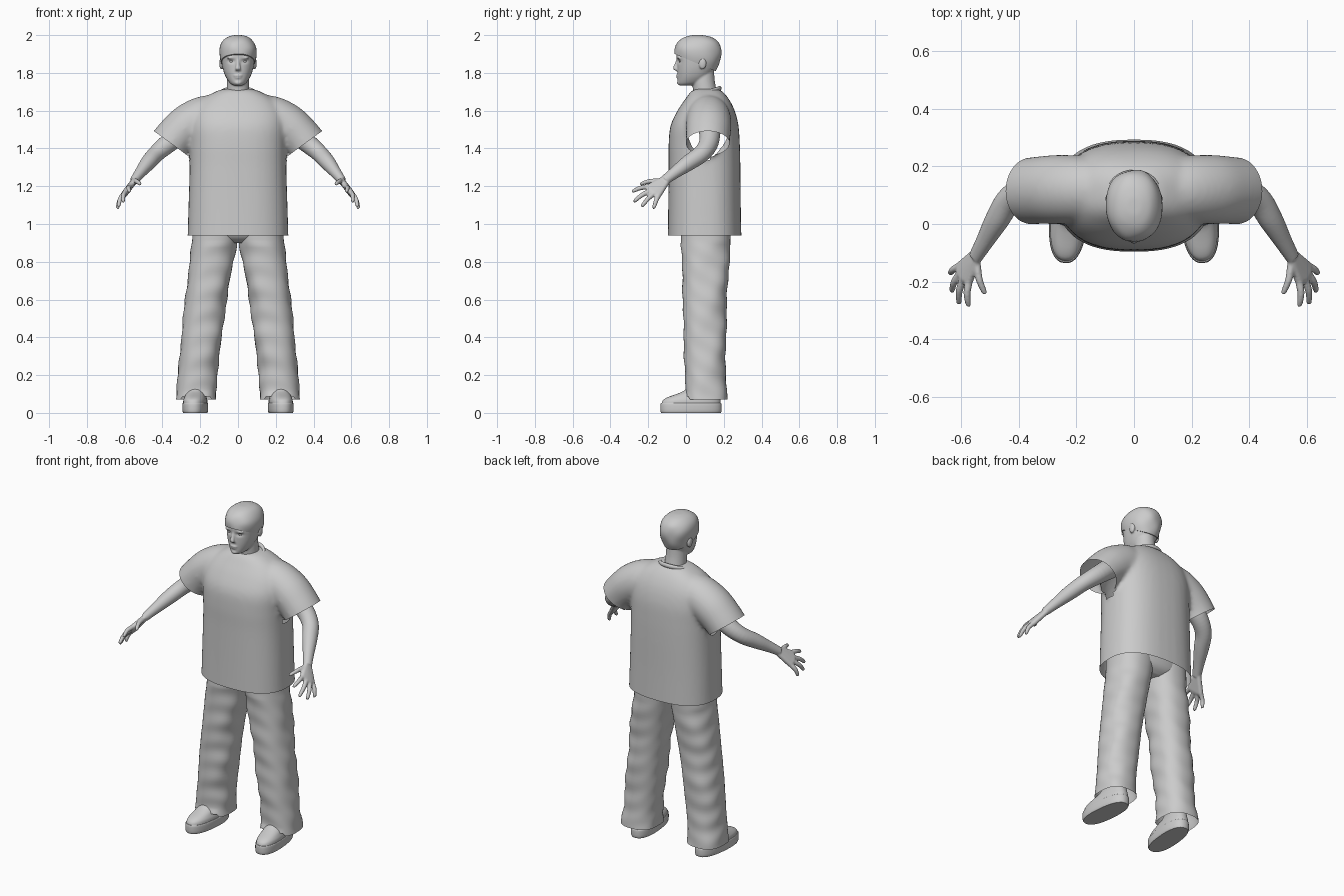
import bpy, bmesh, math
from mathutils import Vector, Matrix

if "Cube" in bpy.data.objects:
    bpy.data.objects.remove(bpy.data.objects["Cube"])

grey = bpy.data.materials.new("plain_grey")
grey.use_nodes = True
grey.diffuse_color = (0.6, 0.6, 0.6, 1)
grey.node_tree.nodes["Principled BSDF"].inputs["Base Color"].default_value = (0.6, 0.6, 0.6, 1)


def spline(rows, steps):
    """Smooth in-between rows for a list of equal-length tuples."""
    out = []
    for i in range(len(rows) - 1):
        a, b, c, d = rows[max(i - 1, 0)], rows[i], rows[i + 1], rows[min(i + 2, len(rows) - 1)]
        for s in range(steps):
            t = s / steps
            out.append([q + 0.5 * t * (r - p + t * (2 * p - 5 * q + 4 * r - s4 + t * (3 * (q - r) + s4 - p)))
                        for p, q, r, s4 in zip(a, b, c, d)])
    return out + [list(rows[-1])]


def loft(bm, rows, flat=True, power=2.0, sides=40, steps=5, caps=(True, True)):
    """Rows hold centre x, y, z, then the radius across x and the radius along y."""
    rows = spline(rows, steps)
    pts = [Vector(r[:3]) for r in rows]
    rings = []
    for i, r in enumerate(rows):
        along = (pts[min(i + 1, len(pts) - 1)] - pts[max(i - 1, 0)]).normalized()
        v = Vector((0, 1, 0))
        u = Vector((1, 0, 0))
        if not flat:
            v = (v - along * v.dot(along)).normalized()
            u = v.cross(along)
        ring = []
        for k in range(sides):
            c, s = math.cos(math.tau * k / sides), math.sin(math.tau * k / sides)
            c, s = (math.copysign(abs(w) ** (2 / power), w) for w in (c, s))
            ring.append(bm.verts.new(pts[i] + u * c * r[3] + v * s * r[4]))
        rings.append(ring)
    for a, b in zip(rings, rings[1:]):
        for k in range(sides):
            n = (k + 1) % sides
            bm.faces.new((a[k], a[n], b[n], b[k]))
    for ring, closed in zip((rings[0], rings[-1]), caps):
        if closed:
            bm.faces.new(ring)
    bmesh.ops.recalc_face_normals(bm, faces=bm.faces)


def front_back(rows):
    """Turn z, half width, front y, back y into loft rows."""
    return [(0, (f + b) / 2, z, w, (b - f) / 2) for z, w, f, b in rows]


def ball(bm, centre, size):
    m = Matrix.Translation(centre) @ Matrix.Diagonal((*size, 1))
    return bmesh.ops.create_icosphere(bm, subdivisions=3, radius=1, matrix=m)["verts"]


def finish(name, bm, angle=50):
    mesh = bpy.data.meshes.new(name)
    bm.to_mesh(mesh)
    bm.free()
    mesh.materials.append(grey)
    mesh.shade_smooth()
    mesh.set_sharp_from_angle(angle=math.radians(angle))
    ob = bpy.data.objects.new(name, mesh)
    bpy.context.collection.objects.link(ob)
    return ob


def blend(bm, voxel, smooth):
    """Fuse overlapping solids into one soft skin."""
    ob = finish("blend_helper", bm)
    rm = ob.modifiers.new("fuse", "REMESH")
    rm.mode, rm.voxel_size = "VOXEL", voxel
    sm = ob.modifiers.new("soften", "SMOOTH")
    sm.factor, sm.iterations = 0.5, smooth
    bpy.context.view_layer.update()
    out = bmesh.new()
    out.from_object(ob, bpy.context.evaluated_depsgraph_get())
    bpy.data.objects.remove(ob)
    return out


def pair(name, bm, angle=50):
    """Make the left part and its mirrored right twin."""
    twin = bm.copy()
    bmesh.ops.scale(twin, vec=(-1, 1, 1), verts=twin.verts)
    bmesh.ops.reverse_faces(twin, faces=twin.faces)
    finish("left_" + name, bm, angle)
    finish("right_" + name, twin, angle)


def cut(bm, faces, point, normal):
    geom = set(faces)
    for f in faces:
        geom.update(f.verts, f.edges)
    bmesh.ops.bisect_plane(bm, geom=list(geom), plane_co=point, plane_no=normal, clear_outer=True)


# Shirt: torso and sleeves fused, then opened at the hems
bm = bmesh.new()
loft(bm, front_back([(0.90, .268, -.097, .294), (1.1, .262, -.094, .29), (1.3, .256, -.092, .288),
                     (1.42, .256, -.092, .285), (1.52, .258, -.082, .278), (1.6, .24, -.045, .258),
                     (1.66, .19, -.005, .228), (1.7, .12, .025, .195), (1.715, .08, .05, .17)]), power=2.5)
for side in (1, -1):
    loft(bm, [(side * x, y, z, r, w) for x, y, z, r, w in
              [(.08, .12, 1.58, .1, .09), (.17, .12, 1.565, .115, .115), (.26, .12, 1.522, .115, .12),
               (.33, .117, 1.46, .11, .117), (.38, .113, 1.395, .112, .115), (.43, .11, 1.33, .112, .115)]],
         flat=False)
bm = blend(bm, 0.012, 8)
for side in (1, -1):
    cut(bm, [f for f in bm.faces if side * f.calc_center_median().x > .285 - .02
             and f.calc_center_median().z > 1.2], (side * .36, .11, 1.43), (side * .59, 0, -.81))
cut(bm, bm.faces[:], (0, 0, .94), (0, 0, -1))
finish("shirt", bm, 60)

# Collar band
bm = bmesh.new()
loop = [(math.cos(a), math.sin(a)) for a in [math.tau * k / 48 for k in range(49)]]
loft(bm, [(.092 * c, .1 + .08 * s, 1.69 + .026 * s, .009, .012) for c, s in loop[:-1]] +
     [(.092, .1, 1.69, .009, .012)], flat=True, sides=10, steps=1)
bm.free()
bm = bmesh.new()
rings = [[bm.verts.new(((.088 + .01 * p) * c, .1 + (.078 + .01 * p) * s, 1.69 + .028 * s + .013 * q))
          for p, q in loop[:48:4]] for c, s in loop[:48]]
for i in range(48):
    for k in range(12):
        a, b, n = rings[i], rings[(i + 1) % 48], (k + 1) % 12
        bm.faces.new((a[k], b[k], b[n], a[n]))
bmesh.ops.recalc_face_normals(bm, faces=bm.faces)
finish("collar", bm)

# Trousers: hips and two wide legs with soft folds
bm = bmesh.new()
loft(bm, front_back([(.9, .1, .03, .19), (.95, .22, -.02, .235), (1.1, .23, -.03, .24)]), power=2.3)
finish("trouser_hips", bm)
bm = bmesh.new()
loft(bm, [(.12, .105, 1.02, .118, .132), (.122, .104, .92, .12, .131), (.148, .103, .75, .114, .124),
          (.172, .1, .58, .11, .116), (.193, .1, .4, .107, .113), (.212, .102, .22, .104, .108),
          (.22, .104, .12, .106, .11), (.222, .106, .07, .109, .116)],
     power=2.3, steps=10, caps=(True, False))
for v in bm.verts:
    if v.co.z < .9:
        fold = .004 * math.sin(38 * v.co.z + 14 * v.co.x) * math.sin(30 * v.co.y + 17 * v.co.z)
        v.co.x += fold
        v.co.y += fold
    if v.co.z < .12 and v.co.y < .06 and abs(v.co.x - .222) < .075:
        v.co.z += .35 * (.12 - v.co.z)
pair("trouser_leg", bm)

# Shoes: sole slab and rounded upper
turn = Matrix.Rotation(math.radians(5), 3, "Z")
for name, rows in (("shoe_sole", [(0, .062, -.132, .185), (.012, .066, -.136, .189), (.045, .066, -.136, .189),
                                  (.052, .063, -.133, .186)]),
                   ("shoe_upper", [(.048, .062, -.13, .183), (.068, .061, -.122, .183), (.084, .056, -.095, .18),
                                   (.1, .052, -.05, .176), (.118, .046, -.01, .17), (.15, .042, .02, .165)])):
    bm = bmesh.new()
    loft(bm, front_back(rows), power=2.4, steps=3)
    bmesh.ops.rotate(bm, verts=bm.verts, cent=(0, .03, 0), matrix=turn)
    bmesh.ops.translate(bm, verts=bm.verts, vec=(.226, 0, 0))
    pair(name, bm, 40)

# Arms: limb, hulled palm and five fingers fused together
bm = bmesh.new()
loft(bm, [(.26, .125, 1.52, .06, .06), (.36, .122, 1.435, .052, .052), (.43, .085, 1.375, .045, .047),
          (.475, .015, 1.325, .041, .043), (.515, -.055, 1.275, .031, .033), (.55, -.115, 1.23, .023, .026)],
     flat=False, sides=24)
knuckles = [(.572, -.195, 1.198), (.592, -.188, 1.176), (.602, -.168, 1.162), (.603, -.145, 1.153)]
tips = [(.575, -.287, 1.172), (.609, -.278, 1.118), (.634, -.236, 1.092), (.64, -.172, 1.082)]
palm = bmesh.new()
for p in knuckles + [(.55, -.1, 1.225), (.543, -.118, 1.238)]:
    ball(palm, p, (.015, .015, .015))
hull = bmesh.ops.convex_hull(palm, input=palm.verts)
bmesh.ops.delete(palm, geom=[v for v in hull["geom_interior"] if isinstance(v, bmesh.types.BMVert)],
                 context="VERTS")
scrap = bpy.data.meshes.new("palm_helper")
palm.to_mesh(scrap)
palm.free()
bm.from_mesh(scrap)
bpy.data.meshes.remove(scrap)
for base, tip in list(zip(knuckles, tips)) + [((.545, -.14, 1.228), (.517, -.245, 1.212))]:
    a, b = Vector(base), Vector(tip)
    mid = a.lerp(b, .5) + Vector((.006, 0, .006))
    loft(bm, [(*a, .014, .014), (*mid, .0125, .0125), (*a.lerp(b, .92), .0095, .0095), (*b, .004, .004)],
         flat=False, sides=12)
pair("arm", blend(bm, .005, 3), 80)

# Head: skull, neck, nose, lips, brows and ears fused, then eye hollows pressed in
bm = bmesh.new()
loft(bm, front_back([(1.733, .022, -.034, .03), (1.745, .042, -.042, .08), (1.775, .063, -.044, .12),
                     (1.81, .077, -.046, .145), (1.85, .086, -.047, .163), (1.89, .09, -.05, .174),
                     (1.93, .088, -.045, .172), (1.965, .07, -.02, .15), (1.985, .04, .02, .11)]), power=2.2)
loft(bm, [(0, .11, 1.62, .075, .07), (0, .102, 1.69, .062, .063), (0, .092, 1.76, .058, .06),
          (0, .09, 1.83, .055, .058)])
loft(bm, [(0, -.042, 1.875, .008, .008), (0, -.051, 1.845, .01, .01), (0, -.057, 1.822, .015, .012),
          (0, -.045, 1.811, .014, .008)])
ball(bm, (0, -.043, 1.786), (.023, .009, .006))
ball(bm, (0, -.041, 1.775), (.019, .009, .006))
ball(bm, (0, -.036, 1.748), (.02, .012, .012))
for side in (1, -1):
    ball(bm, (side * .035, -.038, 1.879), (.026, .011, .006))
    ball(bm, (side * .088, .088, 1.85), (.011, .02, .032))
bm = blend(bm, .005, 3)
for v in bm.verts:
    if v.co.y < .02:
        for side in (1, -1):
            d = Vector(((v.co.x - side * .034) / .02, (v.co.z - 1.862) / .011)).length
            v.co.y += .008 * math.exp(-d * d)
finish("head", bm, 80)
bm = bmesh.new()
ball(bm, (.034, -.026, 1.861), (.013, .012, .007))
pair("eye", bm)

# Hair: a fuller cap trimmed along a sloping hairline
bm = bmesh.new()
loft(bm, front_back([(1.77, .06, -.03, .135), (1.82, .08, -.045, .163), (1.86, .092, -.055, .179),
                     (1.9, .098, -.061, .187), (1.935, .096, -.058, .184), (1.965, .083, -.042, .17),
                     (1.987, .06, -.012, .14), (1.998, .03, .025, .1), (2.0, .006, .055, .07)]), power=2.15)
for v in bm.verts:
    v.co += Vector((v.co.x, v.co.y - .06, 0)) * .02 * math.sin(60 * v.co.x) * math.sin(45 * v.co.z + 20 * v.co.y)
cut(bm, bm.faces[:], (0, -.06, 1.9), (0, -.42, -1))
bmesh.ops.holes_fill(bm, edges=[e for e in bm.edges if e.is_boundary])
bmesh.ops.recalc_face_normals(bm, faces=bm.faces)
finish("hair", bm)
